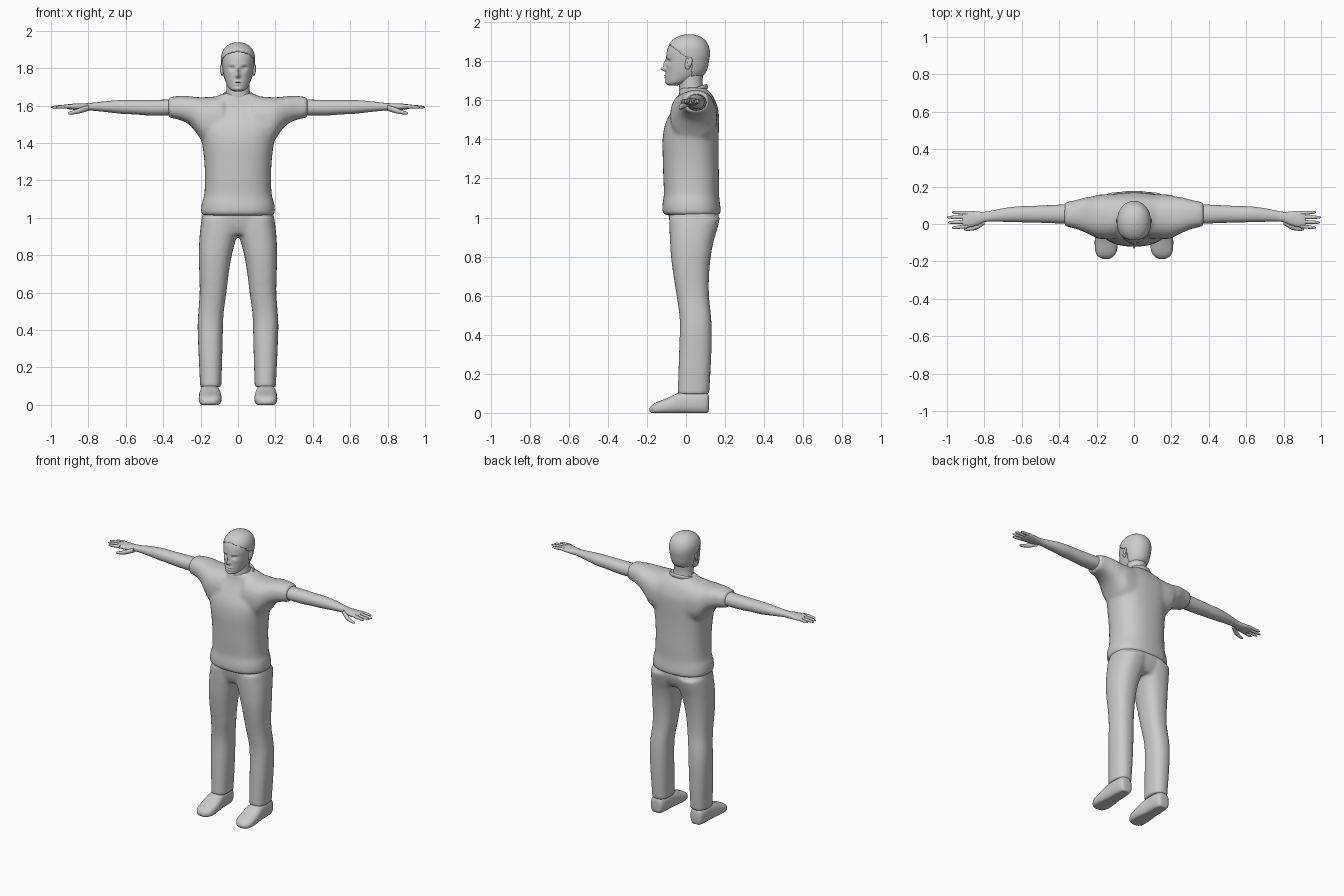
import bpy, bmesh, math
from mathutils import Vector, Matrix

grey = bpy.data.materials.new("plain grey")
grey.diffuse_color = (0.6, 0.6, 0.59, 1)


def curve(p, steps):
    """Smooth in-between sections through the given ones."""
    out = []
    for i in range(len(p) - 1):
        a, b, c, d = p[max(i - 1, 0)], p[i], p[i + 1], p[min(i + 2, len(p) - 1)]
        for k in range(steps):
            t = k / steps
            out.append([0.5 * (2 * v + (w - u) * t + (2 * u - 5 * v + 4 * w - x) * t * t
                               + (3 * v - u - 3 * w + x) * t ** 3) for u, v, w, x in zip(a, b, c, d)])
    return out + [list(p[-1])]


def loft(bm, axis, sections, n=24, power=2.2, side=1, steps=3):
    """Sections: position on axis, then low and high limits on the two other axes."""
    others = [i for i in range(3) if i != axis]
    rings = []
    for pos, a0, a1, b0, b1 in curve(sections, steps):
        ring = []
        for k in range(n):
            t = 2 * math.pi * k / n
            u, v = [math.copysign(abs(f) ** (2 / power), f) for f in (math.cos(t), math.sin(t))]
            co = Vector()
            co[axis] = pos
            co[others[0]] = (a0 + a1) / 2 + u * (a1 - a0) / 2
            co[others[1]] = (b0 + b1) / 2 + v * (b1 - b0) / 2
            co.x *= side
            ring.append(bm.verts.new(co))
        rings.append(ring)
    for r, q in zip(rings, rings[1:]):
        for k in range(n):
            bm.faces.new((r[k], r[(k + 1) % n], q[(k + 1) % n], q[k]))
    bm.faces.new(rings[0])
    bm.faces.new(rings[-1])


def blob(bm, centre, size, turn=0):
    m = Matrix.Translation(centre) @ Matrix.Rotation(turn, 4, 'X') @ Matrix.Diagonal((*size, 1))
    bmesh.ops.create_uvsphere(bm, u_segments=16, v_segments=10, radius=1, matrix=m)


def finish(name, bm, voxel=0, smooth=4, angle=50):
    bmesh.ops.recalc_face_normals(bm, faces=bm.faces)
    me = bpy.data.meshes.new(name)
    bm.to_mesh(me)
    bm.free()
    ob = bpy.data.objects.new(name, me)
    bpy.context.collection.objects.link(ob)
    me.materials.append(grey)
    bpy.ops.object.select_all(action='DESELECT')
    ob.select_set(True)
    bpy.context.view_layer.objects.active = ob
    if voxel:
        r = ob.modifiers.new("blend", 'REMESH')
        r.mode, r.voxel_size, r.use_smooth_shade = 'VOXEL', voxel, True
        s = ob.modifiers.new("soften", 'SMOOTH')
        s.factor, s.iterations = 0.5, smooth
        bpy.ops.object.modifier_apply(modifier="blend")
        bpy.ops.object.modifier_apply(modifier="soften")
    bpy.ops.object.shade_smooth_by_angle(angle=math.radians(angle))
    return ob


# shirt: body and both sleeves blended together
bm = bmesh.new()
body = [(1.013, .193, -.112, .172), (1.035, .198, -.121, .178), (1.08, .193, -.119, .173),
        (1.12, .181, -.113, .169), (1.2, .177, -.116, .169), (1.3, .18, -.119, .167),
        (1.4, .193, -.12, .167), (1.48, .212, -.106, .169), (1.55, .21, -.072, .166),
        (1.61, .19, -.042, .145), (1.645, .125, -.034, .12), (1.665, .08, -.025, .1)]
loft(bm, 2, [(z, -w, w, f, b) for z, w, f, b in body], 40, 2.4)
sleeve = [(.08, -.08, .16, 1.36, 1.652), (.18, -.08, .158, 1.40, 1.645), (.22, -.066, .148, 1.45, 1.646),
          (.26, -.046, .142, 1.497, 1.65), (.31, -.026, .128, 1.523, 1.652), (.372, -.012, .116, 1.536, 1.645)]
for s in (1, -1):
    loft(bm, 0, sleeve, 28, 2.4, s)
finish("shirt", bm, .011, 5)

# collar band, higher at the back
bm = bmesh.new()
N, M = 40, 8
g = []
for i in range(N):
    a = 2 * math.pi * i / N
    y = .038 + .068 * math.sin(a)
    g.append([bm.verts.new(((.08 + .006 * math.cos(b)) * math.cos(a), y + .006 * math.cos(b) * math.sin(a),
                            1.648 + .022 * math.sin(a) + .014 * math.sin(b)))
              for b in (2 * math.pi * j / M for j in range(M))])
for i in range(N):
    for j in range(M):
        bm.faces.new((g[i][j], g[(i + 1) % N][j], g[(i + 1) % N][(j + 1) % M], g[i][(j + 1) % M]))
finish("collar", bm)

# trousers: hips and two legs blended together
bm = bmesh.new()
loft(bm, 2, [(.91, -.1, .1, -.06, .13), (.95, -.185, .185, -.078, .155),
             (1.0, -.19, .19, -.088, .168), (1.04, -.188, .188, -.09, .165)], 40, 2.5)
leg = [(.095, .088, .203, -.045, .118), (.13, .088, .204, -.042, .121), (.3, .083, .212, -.036, .13),
       (.42, .08, .216, -.032, .132), (.5, .076, .212, -.034, .128), (.6, .062, .205, -.048, .118),
       (.7, .05, .207, -.064, .118), (.8, .033, .21, -.077, .127), (.88, .012, .207, -.082, .142),
       (.94, -.008, .202, -.085, .16), (1.0, -.01, .194, -.086, .175)]
for s in (1, -1):
    loft(bm, 2, leg, 28, 2.4, s)
finish("trousers", bm, .011, 4)

# shoes, flat underneath
shoe = [(.117, .128, .175, .02, .08), (.108, .11, .192, -.004, .104), (.07, .1, .2, -.008, .112),
        (.0, .097, .203, -.008, .112), (-.05, .091, .208, -.008, .098), (-.1, .088, .21, -.008, .074),
        (-.145, .092, .207, -.007, .057), (-.172, .108, .193, -.004, .042), (-.186, .132, .168, .008, .024)]
for s, label in ((1, "left"), (-1, "right")):
    bm = bmesh.new()
    loft(bm, 1, [(y, x0, x1, z0, z1) for y, x0, x1, z0, z1 in shoe], 28, 2.6, s)
    for v in bm.verts:
        v.co.z = max(v.co.z, 0)
    finish(label + "_shoe", bm)

# arms with palm, four fingers and a thumb
arm = [(.3, -.002, .106, 1.55, 1.638), (.38, .002, .104, 1.547, 1.632), (.47, .006, .1, 1.547, 1.631),
       (.55, .008, .096, 1.553, 1.63), (.62, .01, .094, 1.556, 1.63), (.7, .012, .084, 1.565, 1.624),
       (.79, .012, .066, 1.574, 1.614), (.83, -.004, .066, 1.574, 1.612), (.87, -.016, .07, 1.577, 1.611),
       (.905, -.018, .069, 1.58, 1.608), (.918, -.012, .064, 1.585, 1.604)]
fingers = [(-.012, -.02, .972), (.012, .008, .995), (.036, .036, 1.0), (.058, .063, .972)]
for s, label in ((1, "left"), (-1, "right")):
    bm = bmesh.new()
    loft(bm, 0, arm, 24, 2.2, s)
    for y0, y1, tip in fingers:
        f = []
        for t, r in ((0, .0105), (.5, .0095), (.85, .0075), (1, .003)):
            y, z = y0 + (y1 - y0) * t, 1.597 - .006 * t
            f.append((.89 + (tip - .89) * t, y - r, y + r, z - r, z + r))
        loft(bm, 0, f, 12, 2, s)
    thumb = [(.80, .012, 1.588, .016), (.84, -.014, 1.575, .015), (.875, -.025, 1.565, .011),
             (.9, -.028, 1.56, .008), (.91, -.028, 1.559, .003)]
    loft(bm, 0, [(x, y - r, y + r, z - r, z + r) for x, y, z, r in thumb], 12, 2, s)
    finish(label + "_arm", bm)

# neck
bm = bmesh.new()
loft(bm, 2, [(1.6, -.085, .085, -.03, .12), (1.65, -.068, .068, -.035, .095), (1.69, -.062, .062, -.035, .085),
             (1.75, -.062, .062, -.04, .09)], 32, 2)
finish("neck", bm)

# head: smooth skull, then soft bumps and hollows for the face
skull = [(1.676, .018, -.085, -.045), (1.684, .038, -.1, -.015), (1.70, .053, -.104, .03), (1.73, .067, -.104, .085),
         (1.76, .076, -.102, .105), (1.80, .083, -.1, .114), (1.84, .087, -.1, .119), (1.875, .084, -.09, .113),
         (1.905, .069, -.068, .096), (1.925, .044, -.035, .066), (1.934, .018, -.004, .035)]
# x, z, width, height, push forward
face = [(0, 1.76, .011, .01, .026), (0, 1.785, .008, .022, .015), (.033, 1.8, .014, .009, -.011),
        (.034, 1.82, .024, .007, .004), (0, 1.727, .02, .005, .007), (0, 1.714, .018, .005, .006),
        (0, 1.72, .022, .0025, -.004), (0, 1.69, .02, .009, .004), (.045, 1.775, .015, .015, .003)]
bm = bmesh.new()
loft(bm, 2, [(z, -w, w, f, b) for z, w, f, b in skull], 72, 2.1, 1, 7)
for v in bm.verts:
    if v.co.y < -.02:
        v.co.y -= sum(a * math.exp(-((abs(v.co.x) - x) / w) ** 2 - ((v.co.z - z) / h) ** 2)
                      for x, z, w, h, a in face)
hair_bm = bm.copy()
finish("head", bm, angle=60)

# short hair: raised shell over the crown and back
gone = []
for f in hair_bm.faces:
    c = f.calc_center_median()
    if c.z < 1.725 or c.y < .03 - max(0, c.z - 1.80) * 1.3:
        gone.append(f)
bmesh.ops.delete(hair_bm, geom=gone, context='FACES')
ob = finish("hair", hair_bm)
sol = ob.modifiers.new("thickness", 'SOLIDIFY')
sol.thickness, sol.offset = .004, 1

# ears
bm = bmesh.new()
for s in (1, -1):
    blob(bm, (s * .085, .012, 1.79), (.009, .017, .033), -.2)
    blob(bm, (s * .091, .02, 1.796), (.006, .012, .024), -.2)
finish("ears", bm)
